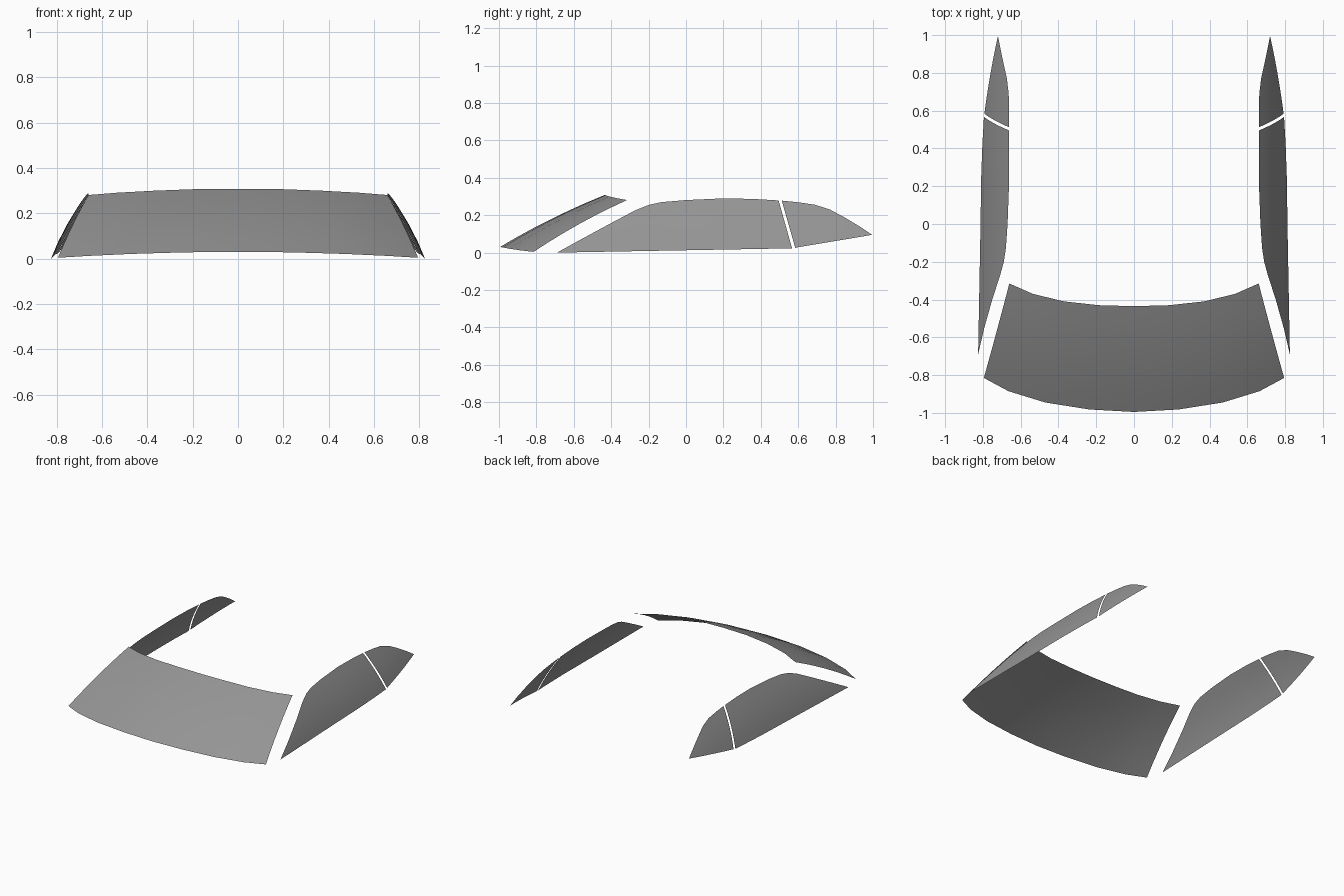
import bpy, bmesh
from mathutils import Vector

old = bpy.data.objects.get("Cube")
if old:
    bpy.data.objects.remove(old, do_unlink=True)

glass = bpy.data.materials.new("grey_glass")
glass.use_nodes = True
colour = (0.3, 0.3, 0.3, 1)
glass.diffuse_color = colour
glass.node_tree.nodes["Principled BSDF"].inputs["Base Color"].default_value = colour


def sheet(name, lower, upper, rows, shape, outward):
    """Loft a thin curved pane between two edges; shape() bends each point."""
    bm = bmesh.new()
    grid = []
    for r in range(rows + 1):
        t = r / rows
        grid.append([bm.verts.new(shape(Vector(a).lerp(Vector(b), t), t))
                     for a, b in zip(lower, upper)])
    for low, high in zip(grid, grid[1:]):
        for i in range(len(low) - 1):
            bm.faces.new((low[i], low[i + 1], high[i + 1], high[i]))
    # Close the pointed ends
    bmesh.ops.remove_doubles(bm, verts=bm.verts, dist=0.0005)
    bm.normal_update()
    if sum((f.normal.dot(outward) for f in bm.faces), 0.0) < 0:
        bmesh.ops.reverse_faces(bm, faces=bm.faces)
    mesh = bpy.data.meshes.new(name)
    bm.to_mesh(mesh)
    bm.free()
    mesh.materials.append(glass)
    for p in mesh.polygons:
        p.use_smooth = True
    obj = bpy.data.objects.new(name, mesh)
    bpy.context.collection.objects.link(obj)


# Windscreen: half edges mirrored about the centre
def mirrored(half):
    return [(-x, y, z) for x, y, z in half] + [(x, y, z) for x, y, z in half[-2::-1]]


sill = mirrored([(0.795, -0.815, 0.004), (0.665, -0.885, 0.012), (0.47, -0.945, 0.021),
                 (0.235, -0.982, 0.028), (0, -0.995, 0.03)])
header = mirrored([(0.66, -0.315, 0.281), (0.535, -0.37, 0.291), (0.37, -0.41, 0.3),
                   (0.185, -0.43, 0.307), (0, -0.435, 0.308)])


def arch(p, t):
    bulge = 4 * t * (1 - t) * 0.011
    return p + Vector((0, -bulge * 0.45, bulge))


sheet("windscreen", sill, header, 6, arch, Vector((0, -1, 2)))


# Side panes: outlines in (y, z), wrapped onto the curved body side
def body_side(side):
    def shape(p, t):
        y, z = p
        x = 0.817 - 0.058 * y ** 2.5 if y > 0 else 0.817 - 0.012 * y
        return Vector((side * (x - 0.357 * z - 0.6 * z * z), y, z))
    return shape


def belt(top, start, end):
    """Straight lower edge with one point under each top point."""
    y0, y1 = top[0][0], top[-1][0]
    return [Vector(start).lerp(Vector(end), (y - y0) / (y1 - y0)) for y, z in top]


door_top = [(-0.69, 0), (-0.55, 0.077), (-0.4, 0.158), (-0.27, 0.227), (-0.2, 0.255),
            (-0.13, 0.27), (0, 0.281), (0.2, 0.29), (0.36, 0.287), (0.495, 0.279)]
quarter_top = [(0.512, 0.278), (0.6, 0.269), (0.69, 0.256), (0.77, 0.23),
               (0.85, 0.187), (0.93, 0.139), (0.995, 0.095)]

for label, side in (("left", 1), ("right", -1)):
    out = Vector((side, 0, 0.4))
    sheet(label + "_door_window", belt(door_top, (-0.69, 0), (0.567, 0.023)),
          door_top, 6, body_side(side), out)
    sheet(label + "_quarter_window", belt(quarter_top, (0.584, 0.026), (0.995, 0.095)),
          quarter_top, 6, body_side(side), out)
